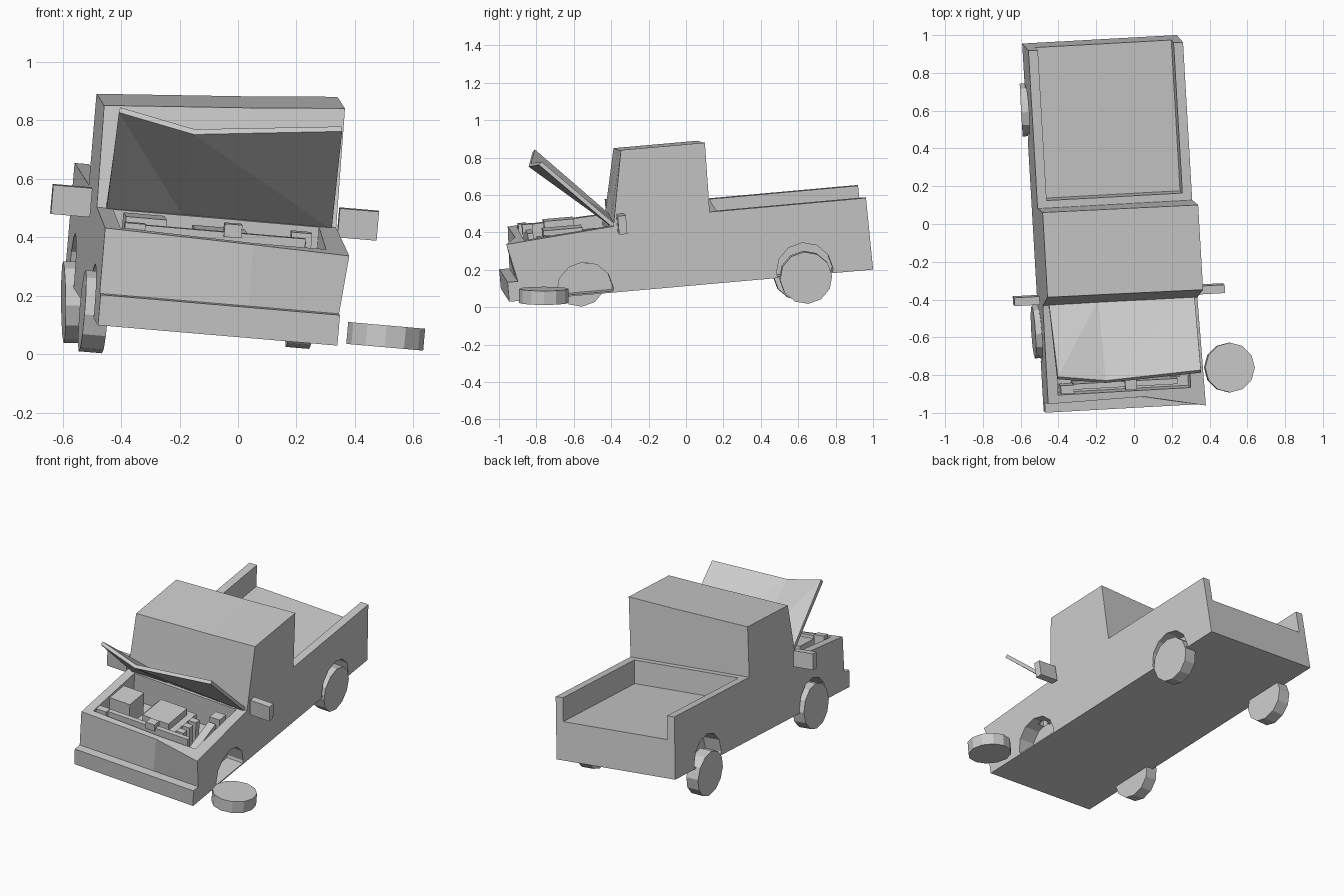
import bpy, bmesh
from math import radians
from mathutils import Matrix, Vector

if "Cube" in bpy.data.objects:
    bpy.data.objects.remove(bpy.data.objects["Cube"])

# Tilted frame of the wreck: x across, y front to back, z up from the sill
M = Matrix(((0.998, -0.058, 0.085, -0.07),
            (0.055, 0.995, -0.085, -0.9575),
            (-0.085, 0.088, 0.99, 0.065),
            (0, 0, 0, 1)))


def finish(name, bm, mat=None):
    if mat:
        bm.transform(mat)
    bmesh.ops.recalc_face_normals(bm, faces=bm.faces)
    me = bpy.data.meshes.new(name)
    bm.to_mesh(me)
    bm.free()
    ob = bpy.data.objects.new(name, me)
    bpy.context.collection.objects.link(ob)
    return ob


def box(name, x, y, z, rot=0.0, axis='Z', frame=M):
    """Box from (min, max) pairs in the truck frame."""
    bm = bmesh.new()
    bmesh.ops.create_cube(bm, size=1)
    size = [b - a for a, b in (x, y, z)]
    mid = [(a + b) / 2 for a, b in (x, y, z)]
    bm.transform(frame @ Matrix.Translation(mid) @ Matrix.Rotation(radians(rot), 4, axis)
                 @ Matrix.Diagonal((*size, 1)))
    return finish(name, bm)


def cylinder(name, radius, depth, mat, sides=12):
    bm = bmesh.new()
    bmesh.ops.create_cone(bm, cap_ends=True, segments=sides, radius1=radius,
                          radius2=radius, depth=depth)
    return finish(name, bm, mat)


def cut(target, cutter):
    cutter.hide_render = True
    cutter.display_type = 'WIRE'
    mod = target.modifiers.new(cutter.name, 'BOOLEAN')
    mod.operation = 'DIFFERENCE'
    mod.solver = 'EXACT'
    mod.object = cutter


# Body: side profile lofted across three stations, with crushed roof and nose
def profile(roof, nose_y, nose_z):
    return [(-0.01, 0), (-0.01, 0.105), (0.045, 0.105), (nose_y, nose_z),
            (0.58, 0.355), (0.655, roof), (1.106, roof), (1.10, 0.386),
            (1.94, 0.387), (1.945, 0)]


stations = [(-0.41, profile(0.70, 0.055, 0.33)),
            (0.10, profile(0.735, 0.065, 0.315)),
            (0.41, profile(0.76, 0.0, 0.31))]
bm = bmesh.new()
rings = [[bm.verts.new((x, y, z)) for y, z in pts] for x, pts in stations]
rings[-1][3].co.x += 0.015
n = len(rings[0])
for a, b in zip(rings, rings[1:]):
    for i in range(n):
        bm.faces.new((a[i], a[(i + 1) % n], b[(i + 1) % n], b[i]))
bm.faces.new(rings[0])
bm.faces.new(rings[-1])
body = finish("truck_body", bm, M)

# Open load bed and engine bay
cut(body, box("bed_cutter", (-0.36, 0.36), (1.14, 2.2), (0.24, 0.6)))
cut(body, box("bay_cutter", (-0.355, 0.35), (0.10, 0.56), (0.17, 0.46)))

# Wheel arches
for side in (-1, 1):
    for label, y in (("front", 0.40), ("rear", 1.58)):
        turn = Matrix.Translation((side * 0.41, y, 0.025)) @ Matrix.Rotation(radians(90), 4, 'Y')
        cut(body, cylinder(f"{label}_arch_cutter_{side}", 0.152, 0.22, M @ turn))

# Flat underbody
box("underbody", (-0.409, 0.409), (-0.009, 1.944), (0, 0.008))

# Wheels: one has come off and lies on the ground
along = Matrix.Rotation(radians(90), 4, 'Y')
tilt = M.to_3x3().to_4x4()
for name, pos, lean in (("rear_right_wheel", (0.215, 0.64, 0.16), 0),
                        ("rear_left_wheel", (-0.557, 0.605, 0.178), -5),
                        ("front_left_wheel", (-0.493, -0.57, 0.145), 0)):
    cylinder(name, 0.14, 0.08, Matrix.Translation(pos) @ tilt
             @ Matrix.Rotation(radians(lean), 4, 'Y') @ along)
cylinder("loose_wheel", 0.132, 0.075, Matrix.Translation((0.505, -0.76, 0.061))
         @ Matrix.Rotation(radians(5), 4, 'Y'))

# Bent open bonnet, folded along a crease
pts = [(-0.45, -0.43, 0.50), (-0.19, -0.41, 0.485), (0.32, -0.385, 0.435),
       (0.355, -0.78, 0.77), (-0.15, -0.835, 0.76), (-0.405, -0.815, 0.835)]
bm = bmesh.new()
v = [bm.verts.new(p) for p in pts]
bm.faces.new((v[0], v[1], v[5]))
bm.faces.new((v[1], v[4], v[5]))
bm.faces.new((v[1], v[2], v[4]))
bm.faces.new((v[2], v[3], v[4]))
bonnet = finish("open_bonnet", bm)
mod = bonnet.modifiers.new("thickness", 'SOLIDIFY')
mod.thickness = 0.022
mod.offset = 0

# Door mirrors
for name, pos in (("left_mirror", (-0.57, -0.405, 0.525)),
                  ("right_mirror", (0.41, -0.343, 0.445))):
    box(name, (-0.067, 0.067), (-0.022, 0.022), (-0.05, 0.05),
        frame=Matrix.Translation(pos) @ tilt)

# Engine bay contents
box("radiator", (-0.27, 0.28), (0.125, 0.155), (0.16, 0.345))
box("radiator_cap", (0.0, 0.06), (0.11, 0.165), (0.33, 0.375))
box("washer_tank", (-0.34, -0.27), (0.105, 0.15), (0.2, 0.35))
box("engine_block", (-0.13, 0.13), (0.19, 0.47), (0.16, 0.29))
box("engine_cover", (-0.09, 0.09), (0.22, 0.43), (0.28, 0.335))
box("battery", (-0.33, -0.19), (0.24, 0.40), (0.16, 0.36))
for i in range(3):
    box(f"engine_fitting_{i + 1}", (0.15, 0.20), (0.21 + i * 0.07, 0.25 + i * 0.07), (0.16, 0.315))
box("bent_strut", (0.25, 0.30), (0.15, 0.42), (0.24, 0.27), rot=18, axis='X')
box("fluid_tank", (0.25, 0.32), (0.42, 0.49), (0.16, 0.34))
